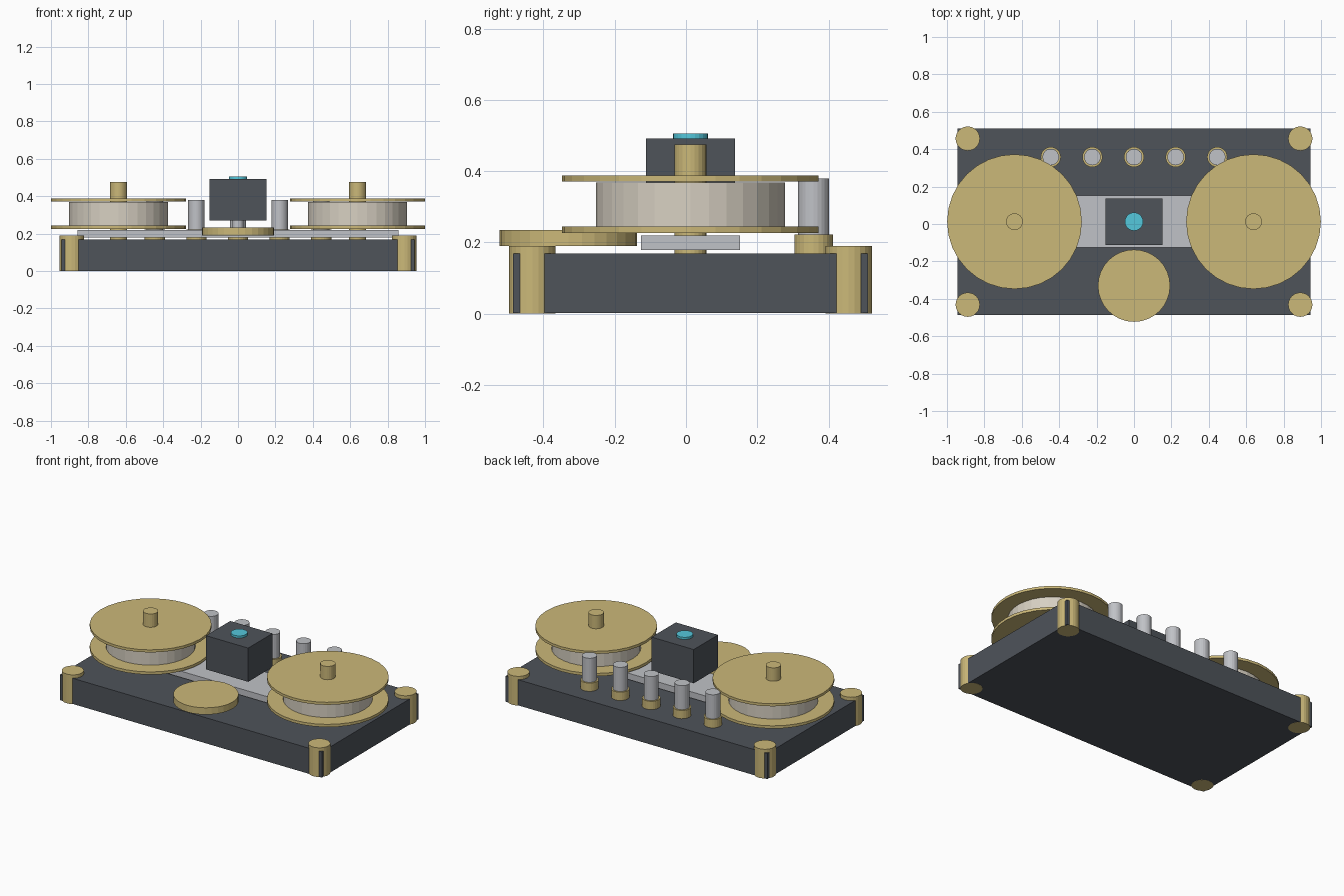
import bpy

if "Cube" in bpy.data.objects:
    bpy.data.objects.remove(bpy.data.objects["Cube"])

CY = 0.0125  # centre line of the deck in y


def material(name, rgb):
    m = bpy.data.materials.new(name)
    m.diffuse_color = (*rgb, 1)
    m.use_nodes = True
    m.node_tree.nodes["Principled BSDF"].inputs["Base Color"].default_value = m.diffuse_color
    return m


BRASS = material("brass", (0.60, 0.48, 0.19))
DARK = material("dark_metal", (0.077, 0.087, 0.102))
STEEL = material("steel", (0.53, 0.54, 0.57))
TAPE = material("pale_hub", (0.68, 0.63, 0.54))
CYAN = material("cyan_light", (0.09, 0.58, 0.72))


def disc(name, x, y, r, z0, z1, mat, sides=32):
    bpy.ops.mesh.primitive_cylinder_add(vertices=sides, radius=r, depth=z1 - z0,
                                        location=(x, y, (z0 + z1) / 2))
    ob = bpy.context.object
    ob.name = name
    ob.data.materials.append(mat)
    return ob


def box(name, half_x, half_y, z0, z1, mat):
    bpy.ops.mesh.primitive_cube_add(size=1, location=(0, CY, (z0 + z1) / 2))
    ob = bpy.context.object
    ob.name = name
    ob.scale = (2 * half_x, 2 * half_y, z1 - z0)
    bpy.ops.object.transform_apply(location=False, rotation=False, scale=True)
    ob.data.materials.append(mat)
    return ob


# Deck and the raised track plate
box("base", 0.944, 0.498, 0.001, 0.168, DARK)
box("track_plate", 0.857, 0.139, 0.178, 0.219, STEEL)

# Corner posts and twin reels, mirrored left and right
for side, sx in (("left", -1), ("right", 1)):
    for end, sy in (("front", -1), ("back", 1)):
        disc(f"corner_post_{end}_{side}", sx * 0.889, CY + sy * 0.444,
             0.065, 0, 0.19, BRASS, 24)
    x = sx * 0.639
    disc(f"reel_spindle_{side}", x, CY, 0.045, 0.16, 0.475, BRASS, 24)
    disc(f"reel_lower_flange_{side}", x, CY, 0.36, 0.226, 0.244, BRASS)
    disc(f"reel_hub_{side}", x, CY, 0.265, 0.24, 0.368, TAPE)
    disc(f"reel_upper_flange_{side}", x, CY, 0.36, 0.371, 0.388, BRASS)

# Central head block with its stem and indicator
disc("head_stem", 0, CY, 0.03, 0.21, 0.28, STEEL, 24)
box("head_block", 0.152, 0.125, 0.271, 0.491, DARK)
disc("head_indicator", 0, CY, 0.049, 0.485, 0.505, CYAN, 24)

# Front dial
disc("front_dial", 0, -0.33, 0.193, 0.19, 0.234, BRASS)

# Row of rear keys in brass collars
for i in range(5):
    x = (i - 2) * 0.2225
    disc(f"key_collar_{i + 1}", x, 0.358, 0.054, 0.165, 0.222, BRASS, 24)
    disc(f"key_pin_{i + 1}", x, 0.358, 0.044, 0.215, 0.379, STEEL, 24)
